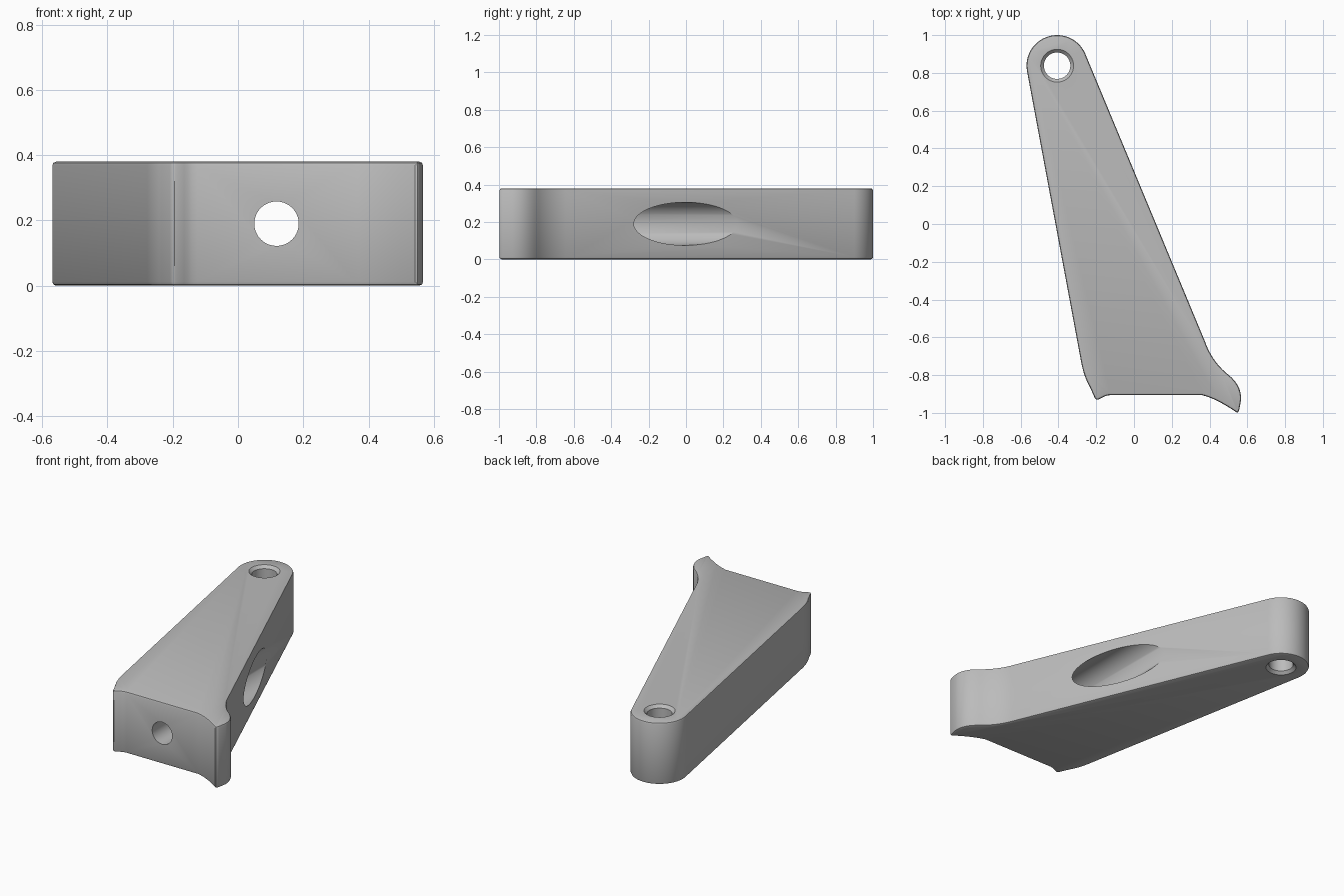
import bpy, bmesh
from math import cos, sin, radians, pi
from mathutils import Vector

if "Cube" in bpy.data.objects:
    bpy.data.objects.remove(bpy.data.objects["Cube"])

HEIGHT = 0.38
EDGE = 0.012
PIVOT = Vector((-0.407, 0.838))

grey = bpy.data.materials.new("plain grey")
grey.use_nodes = True
grey.diffuse_color = (0.5, 0.5, 0.5, 1)
grey.node_tree.nodes["Principled BSDF"].inputs["Base Color"].default_value = (0.5, 0.5, 0.5, 1)


def bend(a, b, c, n=8):
    """Quadratic curve from a to c, pulled towards b."""
    a, b, c = Vector(a), Vector(b), Vector(c)
    ts = [i / n for i in range(n + 1)]
    return [a * (1 - t) ** 2 + b * 2 * t * (1 - t) + c * t * t for t in ts]


def to_object(name, bm):
    bmesh.ops.recalc_face_normals(bm, faces=bm.faces)
    mesh = bpy.data.meshes.new(name)
    bm.to_mesh(mesh)
    bm.free()
    mesh.materials.append(grey)
    obj = bpy.data.objects.new(name, mesh)
    bpy.context.collection.objects.link(obj)
    return obj


def lathe_cutter(name, profile, origin, axis, n=64):
    """Solid of revolution from (radius, distance) pairs along an axis."""
    bm = bmesh.new()
    turn = Vector((0, 0, 1)).rotation_difference(Vector(axis))
    rings = []
    for r, d in profile:
        rings.append([bm.verts.new(Vector(origin) + turn @ Vector(
            (r * cos(2 * pi * i / n), r * sin(2 * pi * i / n), d))) for i in range(n)])
    for low, high in zip(rings, rings[1:]):
        for i in range(n):
            j = (i + 1) % n
            bm.faces.new((low[i], low[j], high[j], high[i]))
    bm.faces.new(rings[0])
    bm.faces.new(rings[-1])
    return to_object(name, bm)


# Outline: rounded pivot end, heel lip, flat front, flared toe
outline = []
for i in range(33):
    a = radians(22.4 + (190.5 - 22.4) * i / 32)
    outline.append(PIVOT + 0.162 * Vector((cos(a), sin(a))))
outline += bend((-0.278, -0.74), (-0.264, -0.81), (-0.235, -0.86))
outline += bend((-0.208, -0.92), (-0.2, -0.935), (-0.185, -0.928), 3)
outline += bend((-0.165, -0.918), (-0.15, -0.907), (-0.125, -0.906), 3)
outline += bend((0.36, -0.906), (0.43, -0.923), (0.52, -0.982))
outline += bend((0.535, -0.992), (0.552, -1.008), (0.558, -0.98), 4)
outline += bend((0.567, -0.93), (0.57, -0.855), (0.5, -0.798))
outline += bend((0.485, -0.786), (0.41, -0.72), (0.375, -0.62))

# Lever body with eased top and bottom rims
bm = bmesh.new()
base = bm.faces.new([bm.verts.new((p.x, p.y, 0)) for p in outline])
grown = bmesh.ops.extrude_face_region(bm, geom=[base], use_keep_orig=True)
top_verts = [v for v in grown["geom"] if isinstance(v, bmesh.types.BMVert)]
bmesh.ops.translate(bm, verts=top_verts, vec=(0, 0, HEIGHT))
rims = [e for e in bm.edges if abs(e.verts[0].co.z - e.verts[1].co.z) < 0.001]
bmesh.ops.bevel(bm, geom=rims, offset=EDGE, segments=2, profile=0.5,
                affect='EDGES', clamp_overlap=False)
body = to_object("lever_body", bm)

# Chamfered pivot hole, and bolt hole that widens to a pocket in the sloped side
R, C = 0.07, 0.087
cutters = [
    lathe_cutter("pivot_hole_cutter",
                 [(C + 0.05, -0.05), (C, 0), (R, 0.017), (R, HEIGHT - 0.017),
                  (C, HEIGHT), (C + 0.05, HEIGHT + 0.05)],
                 (PIVOT.x, PIVOT.y, 0), (0, 0, 1)),
    lathe_cutter("bolt_hole_cutter",
                 [(0.068, -1.1), (0.068, -0.55), (0.115, -0.55), (0.115, 0.6)],
                 (0.118, 0, HEIGHT / 2), (0, 1, 0)),
]
bpy.context.view_layer.objects.active = body
for cutter in cutters:
    cutter.hide_render = True
    cut = body.modifiers.new(cutter.name, 'BOOLEAN')
    cut.operation = 'DIFFERENCE'
    cut.solver = 'EXACT'
    cut.object = cutter
    bpy.ops.object.modifier_apply(modifier=cut.name)
    bpy.data.objects.remove(cutter)

bpy.ops.object.select_all(action='DESELECT')
body.select_set(True)
bpy.ops.object.shade_smooth_by_angle(angle=radians(30))
